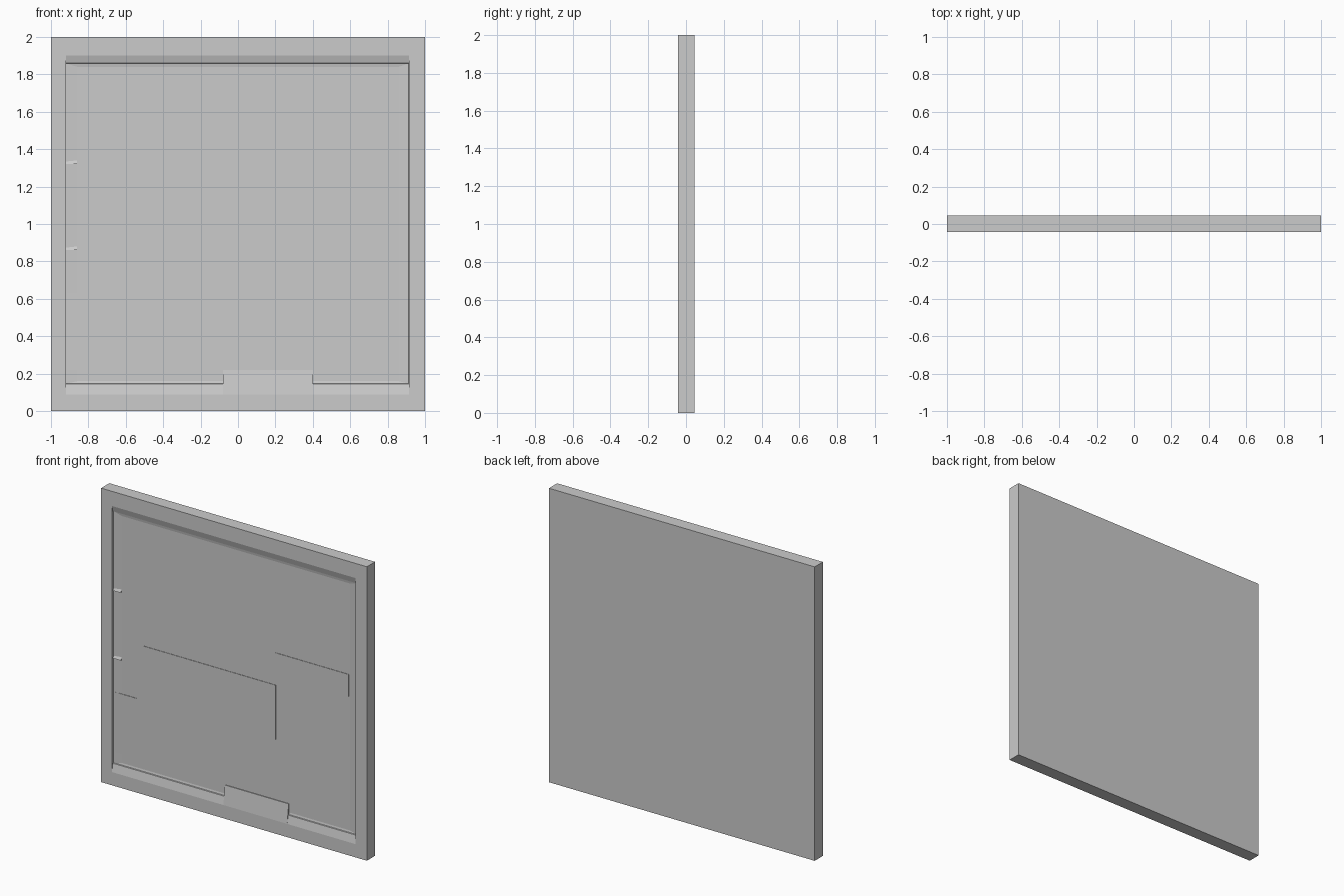
import bpy, bmesh

if "Cube" in bpy.data.objects:
    bpy.data.objects.remove(bpy.data.objects["Cube"])


def finish(bm, name):
    bmesh.ops.recalc_face_normals(bm, faces=bm.faces)
    me = bpy.data.meshes.new(name)
    bm.to_mesh(me)
    bm.free()
    ob = bpy.data.objects.new(name, me)
    bpy.context.collection.objects.link(ob)
    return ob


def lofted(name, loops):
    """Close a stack of rectangles (x0, x1, z0, z1, y) into one solid."""
    bm = bmesh.new()
    rings = []
    for x0, x1, z0, z1, y in loops:
        rings.append([bm.verts.new((x, y, z))
                      for x, z in ((x0, z0), (x1, z0), (x1, z1), (x0, z1))])
    for a, b in zip(rings, rings[1:]):
        for i in range(4):
            j = (i + 1) % 4
            bm.faces.new((a[i], a[j], b[j], b[i]))
    bm.faces.new(rings[0])
    bm.faces.new(rings[-1])
    return finish(bm, name)


def wedge(name, x0, x1, profile):
    """Extrude a (y, z) profile along x."""
    bm = bmesh.new()
    face = bm.faces.new([bm.verts.new((x0, y, z)) for y, z in profile])
    ext = bmesh.ops.extrude_face_region(bm, geom=[face])
    verts = [v for v in ext["geom"] if isinstance(v, bmesh.types.BMVert)]
    bmesh.ops.translate(bm, verts=verts, vec=(x1 - x0, 0, 0))
    return finish(bm, name)


FRONT, BACK, FLOOR = -0.043, 0.045, -0.022

# Slab with a raised border and a shallow recess on the front
lofted("framed_panel", [
    (-1, 1, 0, 2, BACK),
    (-1, 1, 0, 2, FRONT),
    (-0.92, 0.915, 0.09, 1.90, FRONT),
    (-0.92, 0.915, 0.145, 1.86, -0.031),
    (-0.918, 0.912, 0.147, 1.858, -0.025),
    (-0.86, 0.86, 0.16, 1.84, FLOOR),
])

# Broad sill block in the middle of the lower slope
wedge("sill_block", -0.08, 0.40,
      [(FRONT, 0.09), (-0.027, 0.22), (FLOOR + 0.003, 0.22), (FLOOR + 0.003, 0.09)])

# Barely raised plates on the recessed face
plates = [
    ("lower_left_plate", -0.91, -0.74, 0.22, 0.63),
    ("centre_plate", -0.70, 0.30, 0.63, 1.00),
    ("right_plate", 0.30, 0.85, 1.07, 1.22),
]
for name, x0, x1, z0, z1 in plates:
    lofted(name, [(x0, x1, z0, z1, FLOOR + 0.004),
                  (x0, x1, z0, z1, FLOOR - 0.003)])

# Small nicks on the left inner edge
for i, z in enumerate((0.87, 1.33)):
    wedge(f"edge_chip_{i + 1}", -0.92, -0.86,
          [(-0.032, z - 0.01), (FLOOR, z + 0.01), (FLOOR + 0.003, z - 0.01)])
